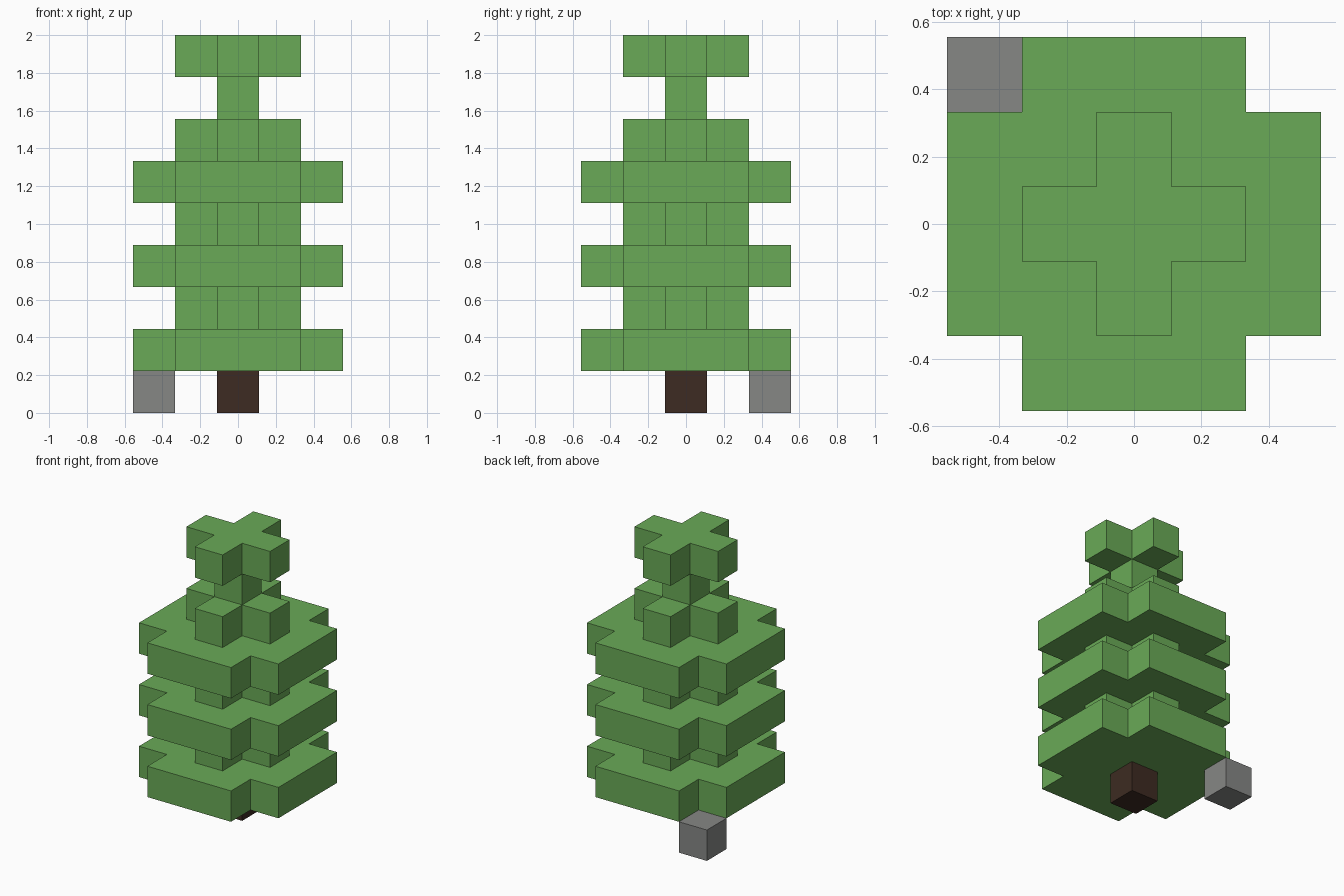
import bpy
import bmesh

U = 2 / 9  # edge of one block


def material(name, rgb):
    mat = bpy.data.materials.new(name)
    mat.use_nodes = True
    mat.diffuse_color = (*rgb, 1)
    mat.node_tree.nodes["Principled BSDF"].inputs["Base Color"].default_value = (*rgb, 1)
    return mat


def prism(name, outline, level, mat):
    """Extrude a flat outline, given in blocks, one block upwards."""
    bm = bmesh.new()
    base = bm.faces.new([bm.verts.new((x * U, y * U, level * U)) for x, y in outline])
    top = bmesh.ops.extrude_face_region(bm, geom=[base], use_keep_orig=True)["geom"]
    verts = [v for v in top if isinstance(v, bmesh.types.BMVert)]
    bmesh.ops.translate(bm, verts=verts, vec=(0, 0, U))
    bmesh.ops.recalc_face_normals(bm, faces=bm.faces)
    mesh = bpy.data.meshes.new(name)
    bm.to_mesh(mesh)
    bm.free()
    mesh.materials.append(mat)
    obj = bpy.data.objects.new(name, mesh)
    bpy.context.collection.objects.link(obj)
    return obj


def square(cx=0, cy=0):
    return [(cx + x, cy + y) for x, y in ((-.5, -.5), (.5, -.5), (.5, .5), (-.5, .5))]


def cross(arm, reach):
    """Plus-shaped outline: one notched corner turned four times."""
    points = []
    corner = [(reach, -arm), (reach, arm), (arm, arm)]
    for _ in range(4):
        points += corner
        corner = [(-y, x) for x, y in corner]
    return points


if "Cube" in bpy.data.objects:
    bpy.data.objects.remove(bpy.data.objects["Cube"], do_unlink=True)

green = material("leaf green", (0.144, 0.402, 0.095))
brown = material("dark bark", (0.047, 0.024, 0.016))
grey = material("stone grey", (0.238, 0.242, 0.235))

# Trunk and the stone beside it
prism("trunk", square(), 0, brown)
prism("stone_block", square(-2, 2), 0, grey)

# Alternating wide and narrow foliage tiers
for level in (1, 3, 5):
    prism("wide_foliage", cross(1.5, 2.5), level, green)
    prism("narrow_foliage", cross(.5, 1.5), level + 1, green)

# Neck and crown
prism("foliage_neck", square(), 7, green)
prism("crown_foliage", cross(.5, 1.5), 8, green)
